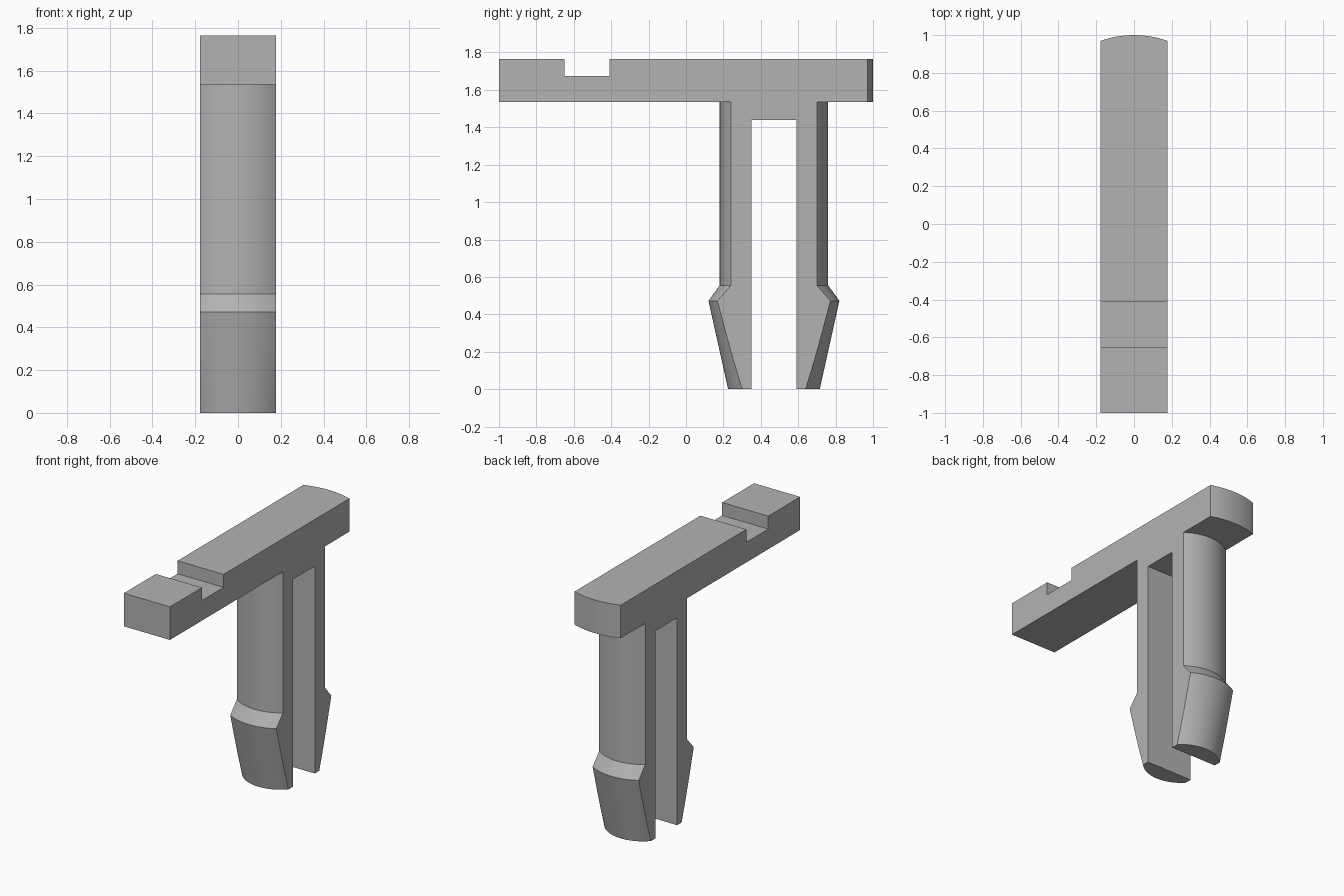
import bpy
import bmesh
from math import sqrt, radians

if "Cube" in bpy.data.objects:
    bpy.data.objects.remove(bpy.data.objects["Cube"], do_unlink=True)

HALF_W = 0.177      # half width of the whole clip
AXIS_Y = 0.47       # centre line of the split stem
BAR_BOTTOM, BAR_TOP = 1.535, 1.765
SLOT = 0.12         # half width of the slot between the legs
SLICES = 20

grey = bpy.data.materials.new("grey plastic")
grey.use_nodes = True
colour = (0.45, 0.45, 0.45, 1)
grey.diffuse_color = colour
grey.node_tree.nodes["Principled BSDF"].inputs["Base Color"].default_value = colour


def loft(name, profile):
    """Skin side profiles, given as (y, z) points for each x, across the width."""
    bm = bmesh.new()
    rings = []
    for i in range(SLICES + 1):
        x = HALF_W * (2 * i / SLICES - 1)
        rings.append([bm.verts.new((x, y, z)) for y, z in profile(x)])
    for a, b in zip(rings, rings[1:]):
        for j in range(len(a)):
            k = (j + 1) % len(a)
            bm.faces.new((a[j], a[k], b[k], b[j]))
    bm.faces.new(rings[0])
    bm.faces.new(rings[-1])
    bmesh.ops.recalc_face_normals(bm, faces=bm.faces)
    mesh = bpy.data.meshes.new(name)
    bm.to_mesh(mesh)
    bm.free()
    mesh.materials.append(grey)
    obj = bpy.data.objects.new(name, mesh)
    bpy.context.collection.objects.link(obj)
    bpy.ops.object.select_all(action="DESELECT")
    obj.select_set(True)
    bpy.context.view_layer.objects.active = obj
    bpy.ops.object.shade_smooth_by_angle(angle=radians(25))


def round_y(radius, x):
    return sqrt(radius ** 2 - x ** 2)


# Crossbar with a notch on top, a rounded back end and the bridge over the slot
def bar_profile(x):
    back = AXIS_Y + round_y(0.53, x)
    return [(-1, BAR_BOTTOM), (-1, BAR_TOP),
            (-0.65, BAR_TOP), (-0.65, 1.675), (-0.41, 1.675), (-0.41, BAR_TOP),
            (back, BAR_TOP), (back, BAR_BOTTOM),
            (AXIS_Y + SLOT, BAR_BOTTOM), (AXIS_Y + SLOT, 1.44),
            (AXIS_Y - SLOT, 1.44), (AXIS_Y - SLOT, BAR_BOTTOM)]


# Snap legs: round shaft, flared barb and tapered tip, as (radius, height)
OUTLINE = [(0.29, BAR_BOTTOM), (0.29, 0.555), (0.35, 0.472),
           (0.315, 0.315), (0.28, 0.157), (0.245, 0)]


def leg_profile(side):
    def profile(x):
        inner = AXIS_Y + side * SLOT
        outer = [(AXIS_Y + side * round_y(r, x), z) for r, z in OUTLINE]
        return [(inner, 0), (inner, BAR_BOTTOM)] + outer
    return profile


loft("crossbar", bar_profile)
loft("front_leg", leg_profile(-1))
loft("back_leg", leg_profile(1))
